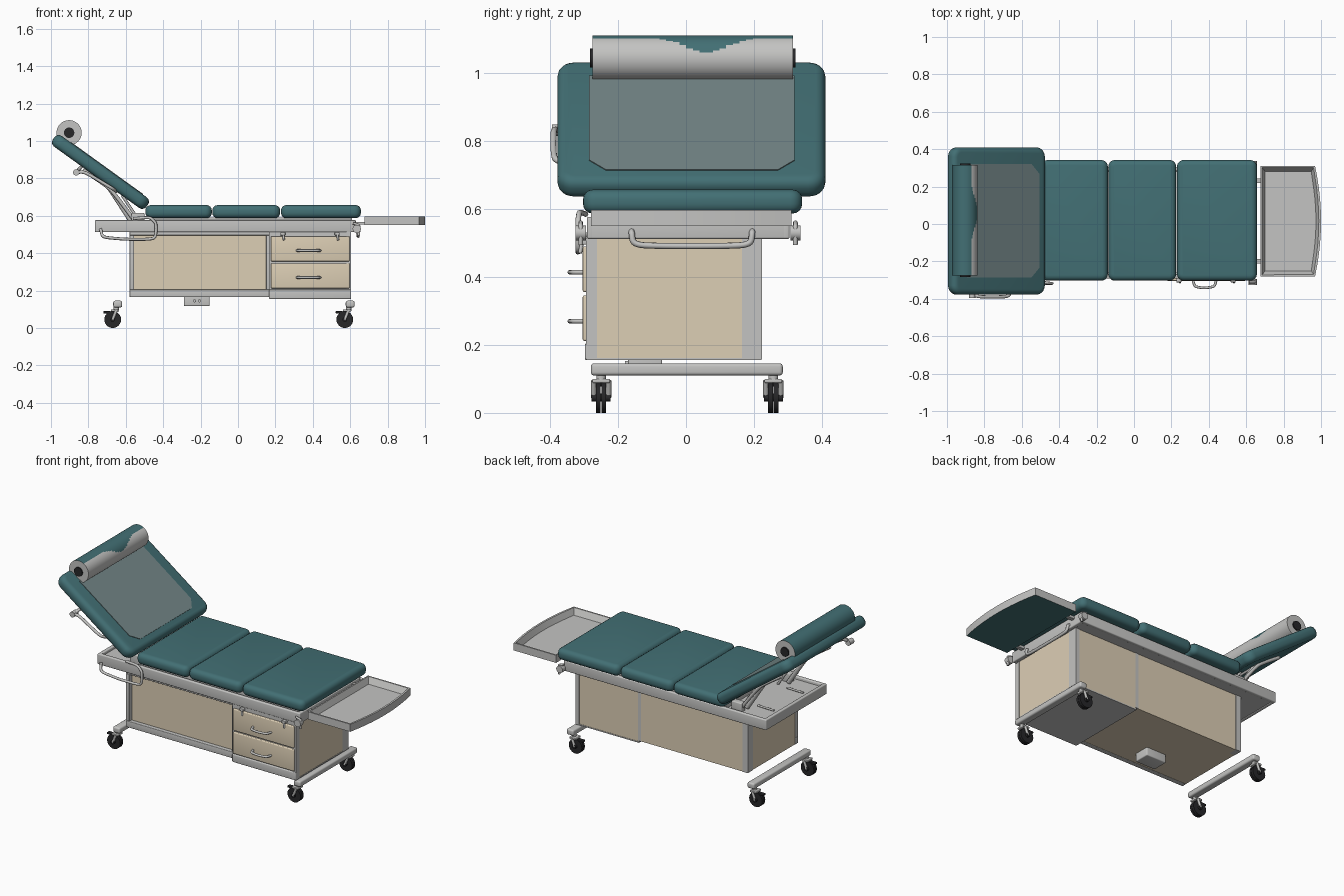
import bpy, bmesh, math
from mathutils import Matrix, Vector

cube = bpy.data.objects.get("Cube")
if cube:
    bpy.data.objects.remove(cube, do_unlink=True)


def material(name, rgb):
    m = bpy.data.materials.new(name)
    m.use_nodes = True
    m.diffuse_color = (*rgb, 1)
    m.node_tree.nodes["Principled BSDF"].inputs["Base Color"].default_value = (*rgb, 1)
    return m


TEAL = material("teal vinyl", (0.055, 0.16, 0.175))
BEIGE = material("beige panel", (0.72, 0.62, 0.46))
GREY = material("light grey metal", (0.55, 0.55, 0.54))
BLACK = material("black rubber", (0.02, 0.02, 0.022))
SHEET = material("thin paper grey", (0.17, 0.235, 0.24))


def finish(name, bm, mats, matrix=None):
    bmesh.ops.recalc_face_normals(bm, faces=bm.faces)
    me = bpy.data.meshes.new(name)
    bm.to_mesh(me)
    bm.free()
    for m in mats:
        me.materials.append(m)
    for p in me.polygons:
        p.use_smooth = True
    me.set_sharp_from_angle(angle=math.radians(35))
    ob = bpy.data.objects.new(name, me)
    bpy.context.collection.objects.link(ob)
    if matrix:
        ob.matrix_world = matrix
    return ob


def box(name, x, y, z, mat, bevel=0.0, corner=0.0, matrix=None):
    """Box from ranges; corner rounds the upright edges, bevel the rest."""
    bm = bmesh.new()
    bmesh.ops.create_cube(bm, size=1)
    for v in bm.verts:
        v.co = [r[0] + (r[1] - r[0]) * (c + 0.5) for r, c in zip((x, y, z), v.co)]
    if corner:
        up = [e for e in bm.edges if abs(e.verts[0].co.z - e.verts[1].co.z) > 1e-5]
        bmesh.ops.bevel(bm, geom=up, offset=corner, segments=5, profile=0.5, affect='EDGES')
    if bevel:
        es = [e for e in bm.edges if not corner or
              abs(e.verts[0].co.z - e.verts[1].co.z) < 1e-5]
        bmesh.ops.bevel(bm, geom=es, offset=bevel, segments=4, profile=0.5, affect='EDGES')
    return finish(name, bm, [mat], matrix)


def cylinder(name, centre, radius, length, mat, axis='Y', sides=24):
    bm = bmesh.new()
    bmesh.ops.create_cone(bm, cap_ends=True, segments=sides, radius1=radius,
                          radius2=radius, depth=length)
    rot = Matrix() if axis == 'Z' else Matrix.Rotation(math.pi / 2, 4, 'X' if axis == 'Y' else 'Y')
    return finish(name, bm, [mat], Matrix.Translation(centre) @ rot)


def prism(bm, outline, z0, z1):
    base = bm.faces.new([bm.verts.new((px, py, z0)) for px, py in outline])
    out = bmesh.ops.extrude_face_region(bm, geom=[base])
    for v in out["geom"]:
        if isinstance(v, bmesh.types.BMVert):
            v.co.z = z1
    bmesh.ops.recalc_face_normals(bm, faces=bm.faces)


def tube(name, points, radius, mat=GREY):
    cu = bpy.data.curves.new(name, 'CURVE')
    cu.dimensions = '3D'
    cu.bevel_depth, cu.bevel_resolution, cu.use_fill_caps = radius, 2, True
    cu.resolution_u = 5
    sp = cu.splines.new('NURBS')
    pts = [Vector(p) for p in points]
    # Cluster control points beside each corner to get short bends
    path = [pts[0]]
    for a, b in zip(pts, pts[1:]):
        path += [a.lerp(b, 0.15), a.lerp(b, 0.85)]
    path.append(pts[-1])
    sp.points.add(len(path) - 1)
    for q, p in zip(sp.points, path):
        q.co = (*p, 1)
    sp.use_endpoint_u, sp.order_u = True, 3
    ob = bpy.data.objects.new(name, cu)
    bpy.context.collection.objects.link(ob)
    cu.materials.append(mat)
    return ob


# Seat cushions
for i, xr in enumerate([(-0.495, -0.14), (-0.137, 0.225), (0.23, 0.657)]):
    box(f"seat_cushion_{i + 1}", xr, (-0.303, 0.342), (0.587, 0.657), TEAL, 0.028, 0.035)

# Reclined backrest with paper sheet
tilt = Matrix.Translation((-0.735, 0, 0.835)) @ Matrix.Rotation(math.radians(35.8), 4, 'Y')
box("backrest_cushion", (-0.308, 0.308), (-0.378, 0.41), (-0.036, 0.034), TEAL, 0.028, 0.05, tilt)
bm = bmesh.new()
c, x0, x1, y0, y1 = 0.05, -0.22, 0.255, -0.285, 0.32
prism(bm, [(x0, y0), (x1 - c, y0), (x1, y0 + c), (x1, y1 - c), (x1 - c, y1), (x0, y1)], 0.032, 0.037)
finish("paper_sheet", bm, [SHEET], tilt)

# Paper roll: a bent grid, coloured by angle around the axis
bm = bmesh.new()
bmesh.ops.create_grid(bm, x_segments=72, y_segments=30, size=0.5)
tint = {}
for f in bm.faces:
    m = f.calc_center_median()
    angle = (m.x + 0.5) * 360
    dip = 48 * math.exp(-((m.y - 0.07) / 0.16) ** 2)
    f.material_index = 1 if 62 - dip < angle < 205 else 0
for v in bm.verts:
    a = (v.co.x + 0.5) * math.tau
    v.co = (0.067 * math.cos(a), v.co.y * 0.59 + 0.02, 0.067 * math.sin(a))
bmesh.ops.remove_doubles(bm, verts=bm.verts, dist=1e-4)
bmesh.ops.holes_fill(bm, edges=[e for e in bm.edges if e.is_boundary], sides=0)
for f in bm.faces:
    if len(f.verts) > 4:
        f.material_index = 0
finish("paper_roll", bm, [GREY, TEAL], Matrix.Translation((-0.903, 0, 1.044)))
cylinder("roll_core", (-0.903, 0.02, 1.044), 0.028, 0.605, BLACK)

# Deck frame with raised lip
box("deck_floor", (-0.755, 0.62), (-0.285, 0.3), (0.515, 0.56), GREY)
for s, yr in (("right", (-0.292, -0.27)), ("left", (0.283, 0.305))):
    box(f"deck_rail_{s}", (-0.765, 0.63), yr, (0.512, 0.577), GREY, 0.006)
for s, xr in (("head", (-0.765, -0.743)), ("foot", (0.608, 0.63))):
    box(f"deck_rail_{s}", xr, (-0.292, 0.305), (0.512, 0.577), GREY, 0.006)
box("cushion_base", (-0.47, 0.61), (-0.26, 0.28), (0.55, 0.592), GREY)

# Main cabinet with framed front
box("main_cabinet", (-0.578, 0.17), (-0.25, 0.22), (0.167, 0.515), BEIGE)
for n, xr, zr in (("bottom", (-0.58, 0.17), (0.165, 0.205)), ("top", (-0.58, 0.17), (0.495, 0.515)),
                  ("left", (0.15, 0.17), (0.205, 0.495)), ("right", (-0.58, -0.555), (0.205, 0.495))):
    box(f"cabinet_front_frame_{n}", xr, (-0.275, -0.245), zr, GREY, 0.004)
box("rear_corner_strip_head", (-0.581, -0.545), (0.17, 0.223), (0.167, 0.515), GREY)
box("rear_corner_strip_middle", (0.155, 0.175), (0.2, 0.223), (0.167, 0.515), GREY)

# Drawer cabinet
box("drawer_cabinet", (0.17, 0.602), (-0.285, 0.22), (0.16, 0.515), BEIGE)
box("drawer_cabinet_base", (0.168, 0.604), (-0.292, 0.222), (0.155, 0.162), GREY)
box("rear_corner_strip_foot", (0.58, 0.605), (0.165, 0.223), (0.158, 0.515), GREY)
box("front_corner_strip_foot", (0.58, 0.605), (-0.294, -0.262), (0.158, 0.515), GREY)
box("drawer_plinth", (0.166, 0.605), (-0.298, -0.27), (0.155, 0.205), GREY, 0.006)
box("drawer_surround", (0.166, 0.605), (-0.289, -0.28), (0.205, 0.515), GREY)
for n, z in (("lower", 0.278), ("upper", 0.422)):
    box(f"drawer_front_{n}", (0.176, 0.596), (-0.304, -0.285), (z - 0.066, z + 0.068), BEIGE, 0.005)
    h = z - 0.008
    tube(f"drawer_handle_{n}", [(0.315, -0.3, h), (0.325, -0.335, h), (0.375, -0.343, h),
                                (0.43, -0.335, h), (0.44, -0.3, h)], 0.007)
for i, x in enumerate((0.24, 0.53)):
    box(f"drawer_latch_{i + 1}", (x - 0.014, x + 0.014), (-0.312, -0.29), (0.495, 0.512), GREY, 0.004)
    tube(f"latch_tab_{i + 1}", [(x, -0.306, 0.505), (x + 0.006, -0.312, 0.47)], 0.006)

# Pull-out foot tray with bowed end and teal underside
bm = bmesh.new()
bow = [(1 - 0.032 * t * t, 0.015 + 0.295 * t) for t in [i / 5 - 1 for i in range(11)]]
prism(bm, [(0.677, -0.28)] + bow + [(0.677, 0.31)], 0.55, 0.597)
top = [f for f in bm.faces if f.normal.z > 0.9]
bmesh.ops.inset_region(bm, faces=top, thickness=0.012)
for f in [f for f in bm.faces if f.normal.z < -0.9]:
    f.material_index = 1
floor = bmesh.ops.extrude_face_region(bm, geom=top)
bmesh.ops.delete(bm, geom=top, context='FACES')
for v in [g for g in floor["geom"] if isinstance(g, bmesh.types.BMVert)]:
    v.co = (0.835 + (v.co.x - 0.835) * 0.9, 0.015 + (v.co.y - 0.015) * 0.93, 0.56)
finish("foot_tray", bm, [GREY, TEAL])
for s, y in (("right", -0.2), ("left", 0.23)):
    box(f"tray_slide_{s}", (0.56, 0.69), (y - 0.012, y + 0.012), (0.552, 0.568), GREY)

# Foot end pull bar and side knobs
tube("foot_pull_bar", [(0.61, -0.16, 0.54), (0.64, -0.16, 0.53), (0.642, -0.155, 0.491),
                       (0.642, 0.19, 0.491), (0.64, 0.195, 0.53), (0.61, 0.195, 0.54)], 0.009)
for s, y in (("right", -0.31), ("left", 0.322)):
    cylinder(f"side_knob_{s}", (0.635, y, 0.53), 0.022, 0.03, GREY)
    tube(f"side_knob_lever_{s}", [(0.615, y, 0.56), (0.65, y, 0.55), (0.645, y, 0.495)], 0.007)

# Side rail loop and backrest release bar
tube("side_rail", [(-0.735, -0.295, 0.53), (-0.725, -0.315, 0.485), (-0.6, -0.318, 0.474),
                   (-0.44, -0.318, 0.474), (-0.437, -0.318, 0.56), (-0.47, -0.315, 0.592),
                   (-0.56, -0.295, 0.585)], 0.008)
tube("release_bar", [(-0.84, -0.33, 0.86), (-0.865, -0.38, 0.832), (-0.82, -0.39, 0.835),
                     (-0.67, -0.39, 0.745), (-0.65, -0.34, 0.73)], 0.009)
cylinder("release_grip", (-0.865, -0.375, 0.832), 0.017, 0.04, GREY)

# Struts and hinges under the backrest
for s, y in (("right", -0.23), ("left", 0.25)):
    tube(f"back_strut_{s}", [(-0.83, y, 0.845), (-0.68, y, 0.745), (-0.55, y, 0.57)], 0.01)
    tube(f"gas_spring_{s}", [(-0.7, y * 0.85, 0.77), (-0.57, y * 0.85, 0.57)], 0.014)
    tube(f"gas_spring_rod_{s}", [(-0.62, y * 0.7, 0.71), (-0.52, y * 0.7, 0.56)], 0.008)
    box(f"back_hinge_{s}", (-0.57, -0.5), (y - 0.02, y + 0.02), (0.555, 0.615), GREY, 0.006)
    tube(f"deck_lever_{s}", [(-0.71, y * 0.6, 0.564), (-0.6, y * 0.6, 0.566)], 0.006)
tube("strut_crossbar", [(-0.68, -0.23, 0.745), (-0.68, 0.25, 0.745)], 0.008)

# Foot pedal under the cabinet
box("pedal_housing", (-0.29, -0.152), (-0.17, -0.07), (0.117, 0.17), GREY, 0.006)
for i, x in enumerate((-0.232, -0.206)):
    cylinder(f"pedal_rod_{i + 1}", (x, -0.17, 0.145), 0.008, 0.02, GREY)

# Caster bars and casters
for end, bar_x, x in (("head", -0.643, -0.67), ("foot", 0.6, 0.571)):
    box(f"caster_bar_{end}", (bar_x - 0.024, bar_x + 0.024), (-0.28, 0.285), (0.11, 0.146), GREY, 0.01)
    for side, y in (("right", -0.25), ("left", 0.257)):
        n = f"{end}_{side}"
        cylinder(f"caster_stem_{n}", (bar_x - 0.008, y, 0.105), 0.014, 0.03, GREY, 'Z')
        box(f"caster_crown_{n}", (x - 0.01, x + 0.035), (y - 0.026, y + 0.026), (0.088, 0.1), GREY, 0.004)
        for k in (-1, 1):
            tube(f"caster_fork_{n}_{k}", [(x + 0.02, y + k * 0.022, 0.095), (x, y + k * 0.022, 0.045)], 0.008)
            cylinder(f"caster_tyre_{n}_{k}", (x, y + k * 0.008, 0.045), 0.045, 0.014, BLACK)
        cylinder(f"caster_axle_{n}", (x, y, 0.045), 0.012, 0.056, BLACK)
        box(f"caster_brake_{n}", (x - 0.05, x - 0.01), (y - 0.012, y + 0.012), (0.078, 0.09), BLACK, 0.004)
